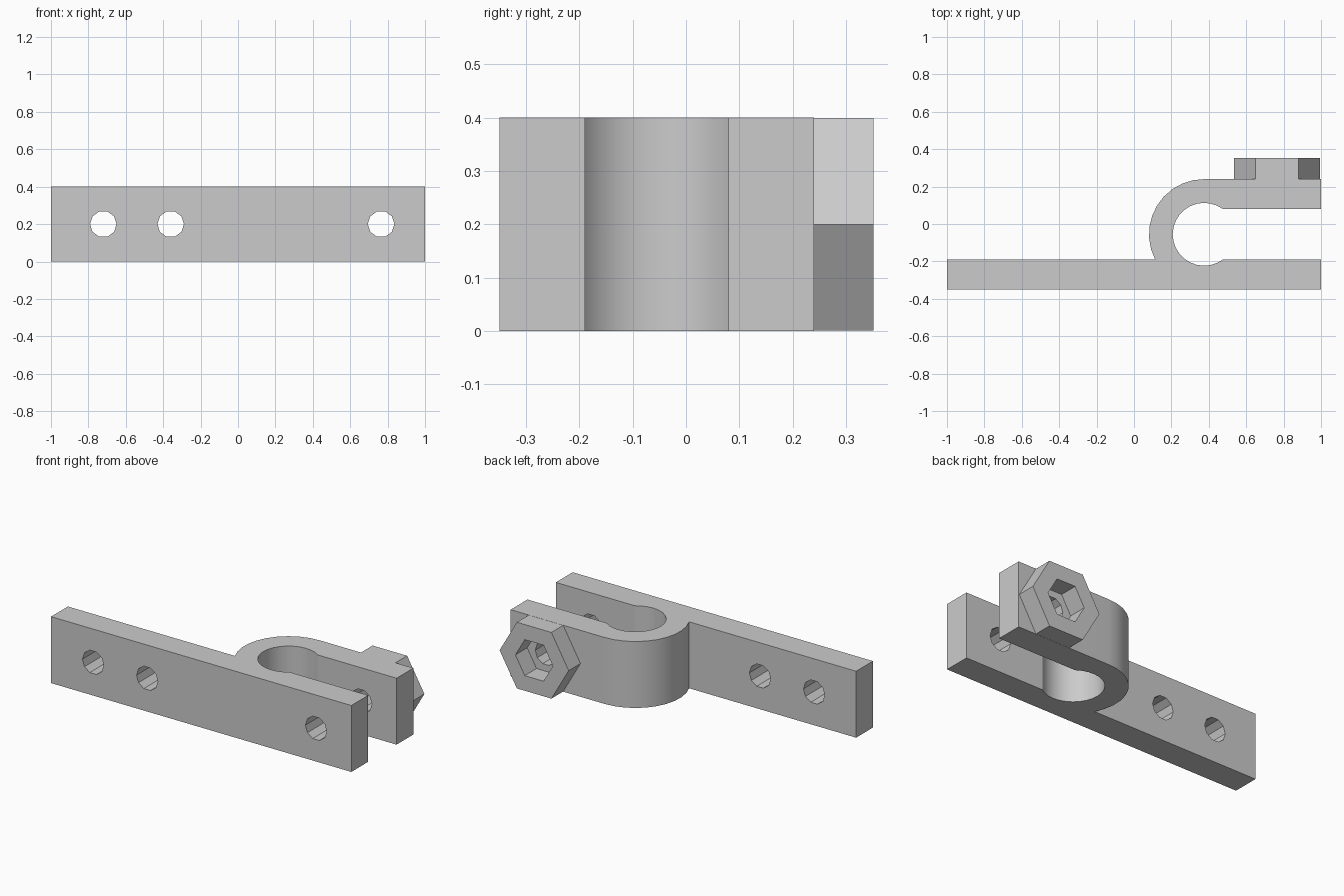
import bpy, bmesh
from math import pi, sin, cos, asin, radians

cube = bpy.data.objects.get("Cube")
if cube:
    bpy.data.objects.remove(cube, do_unlink=True)

grey = bpy.data.materials.new("plain grey")
grey.use_nodes = True
colour = (0.6, 0.6, 0.6, 1)
grey.diffuse_color = colour
grey.node_tree.nodes["Principled BSDF"].inputs["Base Color"].default_value = colour

HEIGHT = 0.4
MID = HEIGHT / 2
CX, CY = 0.375, -0.055            # bore centre
R_IN, R_OUT = 0.168, 0.295
FRONT, PLATE_BACK, ARM_FRONT, ARM_BACK = -0.35, -0.19, 0.08, 0.24
BOLT_X = 0.765


def make_object(name, bm):
    bmesh.ops.recalc_face_normals(bm, faces=bm.faces[:])
    mesh = bpy.data.meshes.new(name)
    bm.to_mesh(mesh)
    bm.free()
    mesh.materials.append(grey)
    obj = bpy.data.objects.new(name, mesh)
    bpy.context.collection.objects.link(obj)
    return obj


def arc(radius, start, end, steps):
    angles = [start + (end - start) * i / steps for i in range(steps + 1)]
    return [(CX + radius * cos(a), CY + radius * sin(a)) for a in angles]


def polygon_ring(bm, x, y, radius, sides):
    return [bm.verts.new((x + radius * cos(2 * pi * i / sides), y,
                          MID + radius * sin(2 * pi * i / sides)))
            for i in range(sides)]


def bridge(bm, a, b):
    for i in range(len(a)):
        j = (i + 1) % len(a)
        bm.faces.new((a[i], a[j], b[j], b[i]))


# Clamp body: plate, open ring and upper arm as one extruded outline
slot = asin((ARM_FRONT - CY) / R_IN)
meet = pi + asin((CY - PLATE_BACK) / R_OUT)
outline = [(-1, FRONT), (1, FRONT), (1, PLATE_BACK)]
outline += arc(R_IN, -slot, slot - 2 * pi, 20)
outline += [(1, ARM_FRONT), (1, ARM_BACK)]
outline += arc(R_OUT, pi / 2, meet, 10)
outline += [(-1, PLATE_BACK)]
bm = bmesh.new()
base = bm.faces.new([bm.verts.new((x, y, 0)) for x, y in outline])
top = bmesh.ops.extrude_face_region(bm, geom=[base])["geom"]
bmesh.ops.translate(bm, vec=(0, 0, HEIGHT),
                    verts=[v for v in top if isinstance(v, bmesh.types.BMVert)])
body = make_object("clamp_body", bm)

# Bolt holes through plate and arm
bm = bmesh.new()
for x in (-0.72, -0.36, BOLT_X):
    a = polygon_ring(bm, x, -0.5, 0.071, 10)
    b = polygon_ring(bm, x, 0.5, 0.071, 10)
    bridge(bm, a, b)
    bm.faces.new(a)
    bm.faces.new(b)
cutter = make_object("hole_cutter", bm)
cutter.hide_render = True
cut = body.modifiers.new("bolt_holes", 'BOOLEAN')
cut.operation = 'DIFFERENCE'
cut.solver = 'EXACT'
cut.object = cutter
bpy.context.view_layer.objects.active = body
body.select_set(True)
bpy.ops.object.modifier_apply(modifier=cut.name)
bpy.data.objects.remove(cutter, do_unlink=True)

# Hexagonal nut holder with hexagonal pocket
bm = bmesh.new()
rings = [polygon_ring(bm, BOLT_X, y, r, 6)
         for y, r in ((ARM_BACK, 0.23), (0.352, 0.23), (0.352, 0.125), (ARM_BACK, 0.125))]
for i in range(4):
    bridge(bm, rings[i], rings[(i + 1) % 4])
nut = make_object("nut_holder", bm)

# Smooth the curved ring, keep hole and hexagon facets flat
for obj in (body, nut):
    bpy.ops.object.select_all(action='DESELECT')
    obj.select_set(True)
    bpy.context.view_layer.objects.active = obj
    bpy.ops.object.shade_smooth_by_angle(angle=radians(30))
